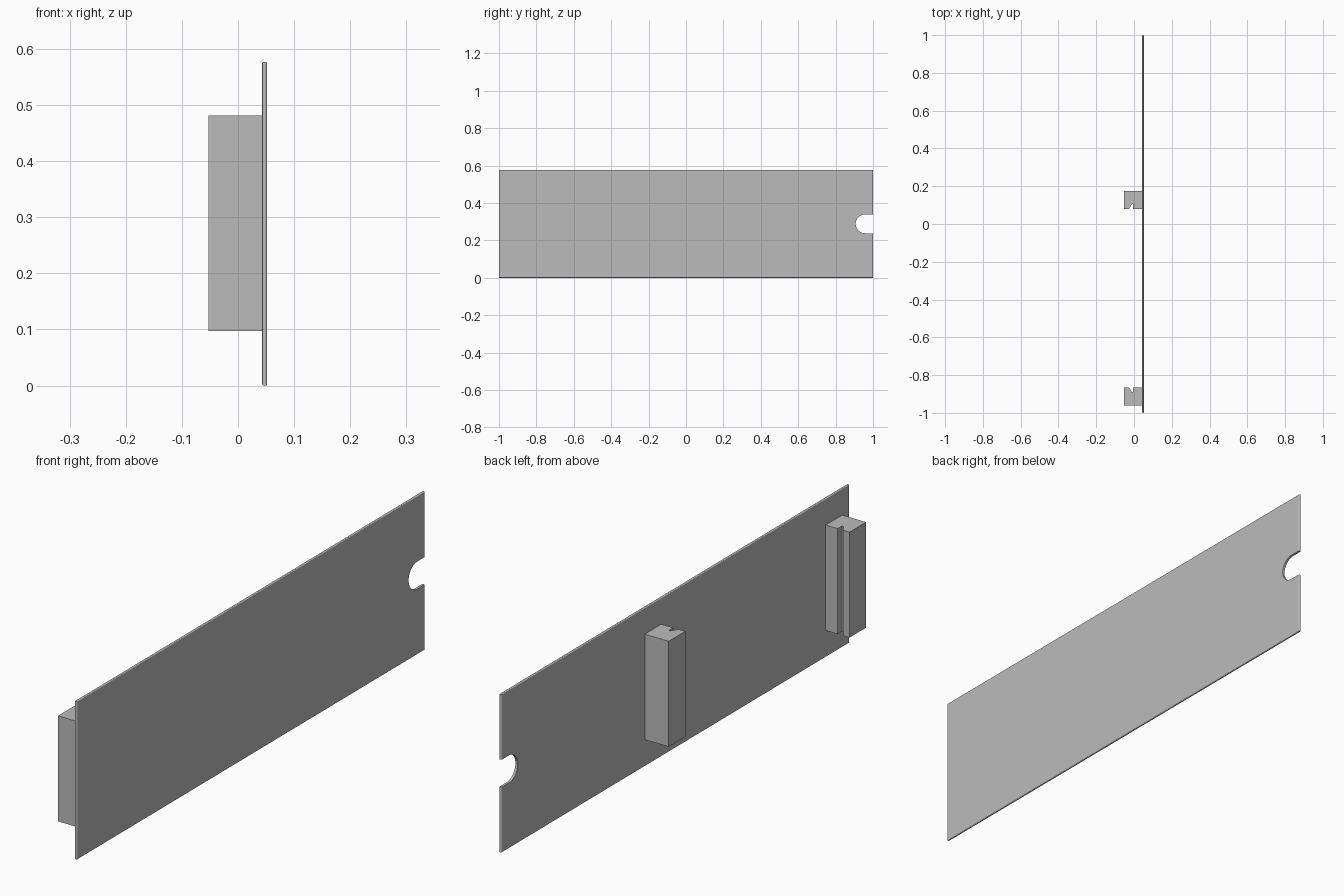
import bpy
import bmesh
import math

cube = bpy.data.objects.get("Cube")
if cube:
    bpy.data.objects.remove(cube, do_unlink=True)

grey = bpy.data.materials.new("plain grey")
grey.use_nodes = True
grey.diffuse_color = (0.5, 0.5, 0.5, 1)
grey.node_tree.nodes["Principled BSDF"].inputs["Base Color"].default_value = (0.5, 0.5, 0.5, 1)


def prism(name, points, axis, low, high):
    """Extrude a closed outline along an axis: 0 takes (y, z), 2 takes (x, y)."""
    bm = bmesh.new()
    place = (lambda p, d: (d, *p)) if axis == 0 else (lambda p, d: (*p, d))
    face = bm.faces.new([bm.verts.new(place(p, low)) for p in points])
    new = bmesh.ops.extrude_face_region(bm, geom=[face])["geom"]
    for v in new:
        if isinstance(v, bmesh.types.BMVert):
            v.co[axis] = high
    bmesh.ops.recalc_face_normals(bm, faces=bm.faces[:])
    mesh = bpy.data.meshes.new(name)
    bm.to_mesh(mesh)
    bm.free()
    mesh.materials.append(grey)
    obj = bpy.data.objects.new(name, mesh)
    bpy.context.collection.objects.link(obj)
    return obj


# Thin panel with rounded rim
HEIGHT, INNER, OUTER = 0.577, 0.043, 0.052
panel = prism("panel", [(-1, 0), (1, 0), (1, HEIGHT), (-1, HEIGHT)], 0, INNER, OUTER)
bm = bmesh.new()
bm.from_mesh(panel.data)
rim = [e for e in bm.edges if abs(e.verts[0].co.x - e.verts[1].co.x) < 0.001]
bmesh.ops.bevel(bm, geom=rim, offset=0.0035, segments=4, profile=0.5, affect='EDGES')
bm.to_mesh(panel.data)
bm.free()

# Round-ended finger notch in one end
radius, centre_y, centre_z = 0.05, 0.957, HEIGHT / 2
outline = [(1.1, centre_z + radius)]
for i in range(33):
    a = math.pi / 2 + math.pi * i / 32
    outline.append((centre_y + radius * math.cos(a), centre_z + radius * math.sin(a)))
outline.append((1.1, centre_z - radius))
cutter = prism("notch_cutter", outline, 0, 0, 0.1)
cutter.hide_render = True
cut = panel.modifiers.new("notch", 'BOOLEAN')
cut.operation = 'DIFFERENCE'
cut.solver = 'EXACT'
cut.object = cutter
bpy.context.view_layer.objects.active = panel
bpy.ops.object.modifier_apply(modifier=cut.name)
bpy.data.objects.remove(cutter, do_unlink=True)

# Two grooved blocks with their grooves facing each other
BACK = -0.053
for name, mouth, inward in (("rear_block", 0.08, 1), ("front_block", -0.865, -1)):
    profile = [(BACK, 0), (-0.027, 0), (-0.011, 0.025), (-0.005, 0.025),
               (-0.005, 0), (INNER, 0), (INNER, 0.095), (BACK, 0.095)]
    prism(name, [(x, mouth + inward * d) for x, d in profile], 2, 0.097, 0.481)
